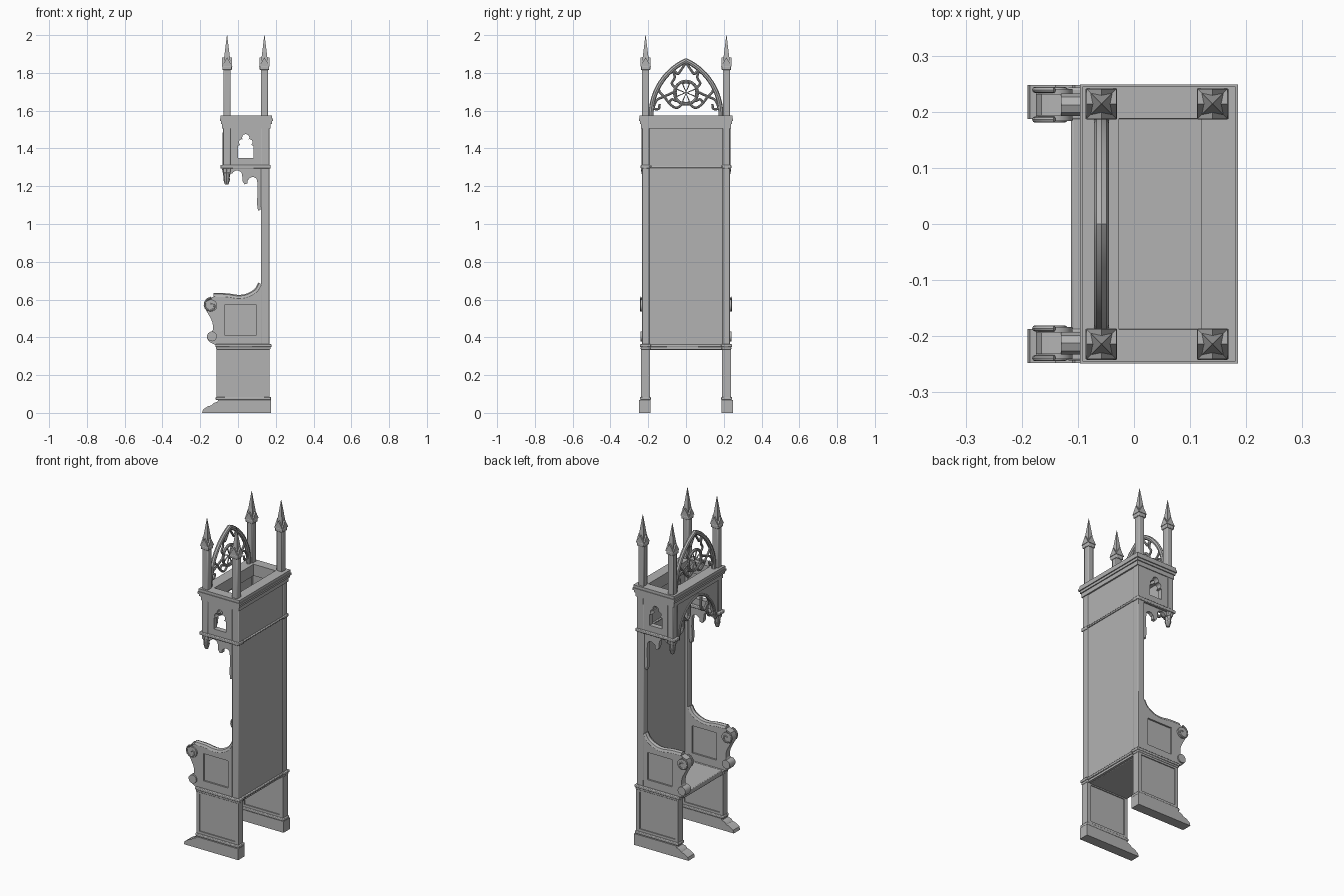
import bpy, bmesh, math
from mathutils import Matrix, Vector

default = bpy.data.objects.get("Cube")
if default:
    bpy.data.objects.remove(default, do_unlink=True)

stone = bpy.data.materials.new("grey wood")
stone.use_nodes = True
grey = (0.45, 0.45, 0.45, 1)
stone.diffuse_color = grey
stone.node_tree.nodes["Principled BSDF"].inputs["Base Color"].default_value = grey
parts = []

# Local curve axes mapped onto each drawing plane
PLANES = {"xy": Matrix.Identity(4),
          "xz": Matrix(((1, 0, 0, 0), (0, 0, -1, 0), (0, 1, 0, 0), (0, 0, 0, 1))),
          "yz": Matrix(((0, 0, 1, 0), (1, 0, 0, 0), (0, 1, 0, 0), (0, 0, 0, 1)))}
AXIS = {"xy": Vector((0, 0, 1)), "xz": Vector((0, 1, 0)), "yz": Vector((1, 0, 0))}


def finish(name, mesh, bevel=0):
    mesh.materials.clear()
    mesh.materials.append(stone)
    ob = bpy.data.objects.new(name, mesh)
    bpy.context.collection.objects.link(ob)
    if bevel:
        mod = ob.modifiers.new("Bevel", "BEVEL")
        mod.width, mod.segments = bevel, 2
    parts.append(ob)
    return ob


def box(name, x, y, z, bevel=0.004):
    bm = bmesh.new()
    bmesh.ops.create_cube(bm, size=1)
    for v in bm.verts:
        for i, r in enumerate((x, y, z)):
            v.co[i] = (r[0] + r[1]) / 2 + v.co[i] * (r[1] - r[0])
    mesh = bpy.data.meshes.new(name)
    bm.to_mesh(mesh)
    bm.free()
    return finish(name, mesh, bevel)


def from_curve(name, loops, matrix, closed, extrude=0, depth=0):
    cu = bpy.data.curves.new(name, "CURVE")
    if depth:
        cu.dimensions, cu.bevel_depth, cu.bevel_resolution, cu.use_fill_caps = "3D", depth, 2, True
    else:
        cu.dimensions, cu.fill_mode, cu.extrude = "2D", "BOTH", extrude
    for loop in loops:
        sp = cu.splines.new("POLY")
        sp.points.add(len(loop) - 1)
        for p, (u, v) in zip(sp.points, loop):
            p.co = (u, v, 0, 1)
        sp.use_cyclic_u = closed
    tmp = bpy.data.objects.new(name + "_curve", cu)
    bpy.context.collection.objects.link(tmp)
    deps = bpy.context.evaluated_depsgraph_get()
    mesh = bpy.data.meshes.new_from_object(tmp.evaluated_get(deps))
    bpy.data.objects.remove(tmp, do_unlink=True)
    mesh.transform(matrix)
    bm = bmesh.new()
    bm.from_mesh(mesh)
    bmesh.ops.remove_doubles(bm, verts=bm.verts, dist=0.0001)
    bmesh.ops.recalc_face_normals(bm, faces=bm.faces)
    bm.to_mesh(mesh)
    bm.free()
    return finish(name, mesh)


def plate(name, plane, loops, lo, hi):
    """Flat profile (later loops are holes) filling lo..hi across its plane."""
    mat = Matrix.Translation(AXIS[plane] * (lo + hi) / 2) @ PLANES[plane]
    return from_curve(name, loops, mat, True, extrude=(hi - lo) / 2)


def ribs(name, plane, paths, offset, radius, closed=False):
    mat = Matrix.Translation(AXIS[plane] * offset) @ PLANES[plane]
    return from_curve(name, paths, mat, closed, depth=radius)


def rect(u0, u1, v0, v1):
    return [(u0, v0), (u1, v0), (u1, v1), (u0, v1)]


def arc(cu, cv, r, a0, a1, n=14):
    return [(cu + r * math.cos(math.radians(a0 + (a1 - a0) * i / n)),
             cv + r * math.sin(math.radians(a0 + (a1 - a0) * i / n))) for i in range(n + 1)]


def smooth(pts, n=5):
    """Catmull-Rom curve through a few points."""
    pts = [Vector(p) for p in [pts[0]] + pts + [pts[-1]]]
    out = []
    for a, b, c, d in zip(pts, pts[1:], pts[2:], pts[3:]):
        for i in range(n):
            t = i / n
            out.append(tuple(0.5 * (2 * b + (c - a) * t + (2 * a - 5 * b + 4 * c - d) * t ** 2
                                    + (3 * b - a - 3 * c + d) * t ** 3)))
    return out + [tuple(pts[-1])]


def pointed(half, base, apex):
    """Pointed arch from left springing over the apex to the right."""
    h = apex - base
    r = (h * h + half * half) / (2 * half)
    left = arc(r - half, base, r, 180, 180 - math.degrees(math.asin(h / r)), 12)
    return left + [(-u, v) for u, v in left[-2::-1]]


def cone(name, loc, r1, r2, z0, z1, sides=4):
    bm = bmesh.new()
    turn = Matrix.Rotation(math.pi / 4, 4, "Z")
    bmesh.ops.create_cone(bm, cap_ends=True, segments=sides, radius1=r1, radius2=r2, depth=z1 - z0,
                          matrix=Matrix.Translation((loc[0], loc[1], (z0 + z1) / 2)) @ turn)
    mesh = bpy.data.meshes.new(name)
    bm.to_mesh(mesh)
    bm.free()
    return finish(name, mesh)


def flip(s, a, b):
    return tuple(sorted((s * a, s * b)))


# Arm outline: sweeping top, scroll front, waist and knee
arm_top = smooth([(0.125, 0.68), (0.1, 0.64), (0.05, 0.612), (0, 0.605), (-0.06, 0.613), (-0.13, 0.615)])
arm_front = smooth([(-0.165, 0.6), (-0.175, 0.56), (-0.15, 0.51), (-0.135, 0.475), (-0.135, 0.435),
                    (-0.163, 0.41), (-0.155, 0.38), (-0.12, 0.36)])
arm = arm_top + arm_front + [(0.125, 0.36)]
arm_panel = rect(-0.07, 0.095, 0.41, 0.575)
scroll = [(-0.142 + (0.042 - 0.0026 * i) * math.cos(0.5 * i + 1.57),
           0.568 + (0.042 - 0.0026 * i) * math.sin(0.5 * i + 1.57)) for i in range(15)]
foot = [(-0.19, 0), (0.175, 0), (0.175, 0.068), (-0.105, 0.068), (-0.11, 0.058), (-0.13, 0.052),
        (-0.14, 0.04), (-0.16, 0.035), (-0.185, 0.018)]
# Cusped fringe below the canopy side, ending in a long rear bracket
fringe = [(-0.08, 1.3), (-0.08, 1.27), (-0.04, 1.265)] + arc(-0.005, 1.255, 0.028, 150, 20, 8) + [
    (0.025, 1.225), (0.035, 1.21), (0.05, 1.215), (0.052, 1.235)] + arc(0.078, 1.225, 0.024, 150, 10, 8) + [
    (0.104, 1.17), (0.1, 1.11), (0.106, 1.07), (0.118, 1.075), (0.125, 1.12), (0.125, 1.3)]
# Canopy window: square light with a trefoil head
window = [(0.082, 1.35), (0.082, 1.415), (0.07, 1.418)] + arc(0.061, 1.433, 0.016, -50, 110, 8) + \
    arc(0.041, 1.457, 0.019, -10, 190, 10) + arc(0.021, 1.433, 0.016, 70, 230, 8) + \
    [(0.012, 1.418), (0, 1.415), (0, 1.35)]

for s, side in ((1, "back"), (-1, "front")):
    # Foot, base panel and rail
    plate(f"{side}_foot", "xz", [foot], *flip(s, 0.187, 0.248))
    box(f"{side}_foot_moulding", (-0.118, 0.175), flip(s, 0.186, 0.243), (0.068, 0.085))
    plate(f"{side}_base_frame", "xz", [rect(-0.113, 0.168, 0.08, 0.345), rect(-0.092, 0.145, 0.1, 0.325)],
          *flip(s, 0.191, 0.237))
    box(f"{side}_base_panel", (-0.1, 0.155), flip(s, 0.197, 0.231), (0.09, 0.335), 0)
    box(f"{side}_seat_rail", (-0.12, 0.177), flip(s, 0.186, 0.243), (0.348, 0.364))
    box(f"{side}_seat_rail_lower", (-0.116, 0.172), flip(s, 0.189, 0.24), (0.336, 0.35))
    # Arm with recessed panel and scroll
    plate(f"{side}_arm_frame", "xz", [arm, arm_panel], *flip(s, 0.193, 0.232))
    box(f"{side}_arm_panel", (-0.08, 0.105), flip(s, 0.203, 0.222), (0.4, 0.585), 0)
    ribs(f"{side}_arm_rail", "xz", [arm_top], s * 0.2125, 0.02)
    plate(f"{side}_arm_scroll", "xz", [arc(-0.142, 0.568, 0.032, 0, 345, 23)], *flip(s, 0.184, 0.241))
    for y in (0.186, 0.239):
        ribs(f"{side}_scroll_bead", "xz", [scroll], s * y, 0.0055)
    plate(f"{side}_arm_knee", "xz", [arc(-0.138, 0.405, 0.026, 0, 345, 15)], *flip(s, 0.185, 0.24))
    # Rear post and canopy side
    box(f"{side}_rear_post", (0.122, 0.167), flip(s, 0.193, 0.233), (0.36, 1.52))
    plate(f"{side}_canopy_side", "xz", [rect(-0.078, 0.165, 1.29, 1.52), window], *flip(s, 0.2, 0.232))
    plate(f"{side}_canopy_fringe", "xz", [fringe], *flip(s, 0.203, 0.225))
    box(f"{side}_canopy_rail", (-0.093, 0.173), flip(s, 0.19, 0.24), (1.293, 1.312))
    box(f"{side}_canopy_front_post", (-0.08, -0.04), flip(s, 0.195, 0.235), (1.27, 1.52))
    cone(f"{side}_pendant_neck", (-0.06, s * 0.215), 0.014, 0.024, 1.235, 1.29, 8)
    cone(f"{side}_pendant_tip", (-0.06, s * 0.215), 0.01, 0.019, 1.21, 1.24, 8)
    # Pinnacles: shaft, collar, crossed gablets and spire
    for x, place in ((-0.058, "fore"), (0.14, "rear")):
        y = s * 0.214
        box(f"{side}_{place}_pinnacle_shaft", (x - 0.019, x + 0.019), (y - 0.019, y + 0.019), (1.57, 1.83), 0.005)
        box(f"{side}_{place}_pinnacle_collar", (x - 0.025, x + 0.025), (y - 0.025, y + 0.025), (1.815, 1.84))
        gable = [(-0.028, 1.835), (0.028, 1.835), (0, 1.882)]
        plate(f"{side}_{place}_gablet", "xz", [[(x + u, v) for u, v in gable]], y - 0.027, y + 0.027)
        plate(f"{side}_{place}_gablet", "yz", [[(y + u, v) for u, v in gable]], x - 0.027, x + 0.027)
        cone(f"{side}_{place}_spire", (x, y), 0.028, 0.001, 1.845, 2.0)

# Seat and back
box("seat", (-0.112, 0.15), (-0.2, 0.2), (0.332, 0.362))
box("back_panel", (0.142, 0.164), (-0.2, 0.2), (0.335, 1.52), 0)
box("back_lower_rail", (0.14, 0.172), (-0.2, 0.2), (0.348, 0.362))
box("back_canopy_rail", (0.135, 0.172), (-0.2, 0.2), (1.297, 1.308))

# Stepped open cornice
for i, (out, z0, z1) in enumerate(((0.0, 1.505, 1.53), (0.006, 1.53, 1.545), (0.012, 1.545, 1.558),
                                   (0.008, 1.558, 1.575))):
    plate(f"cornice_step_{i + 1}", "xy", [rect(-0.084 - out, 0.173 + out, -0.237 - out, 0.237 + out),
                                          rect(-0.027, 0.12, -0.188, 0.188)], z0, z1)

# Front screen with cusped pointed opening
opening = pointed(0.175, 1.28, 1.485)
plate("front_screen", "yz", [opening + [(0.2, 1.28), (0.2, 1.52), (-0.2, 1.52), (-0.2, 1.28)]], -0.075, -0.047)
ribs("front_screen_moulding", "yz", [opening], -0.072, 0.009)
cusps = []
for s in (1, -1):
    cusps.append(smooth([(s * 0.172, 1.31), (s * 0.135, 1.31), (s * 0.115, 1.34), (s * 0.118, 1.4)]))
    cusps.append(smooth([(s * 0.118, 1.4), (s * 0.085, 1.365), (s * 0.055, 1.385), (s * 0.055, 1.455)]))
ribs("front_screen_cusps", "yz", cusps, -0.062, 0.008)

# Crowning arch with tracery between the fore pinnacles
ax = -0.058
ribs("crown_arch", "yz", [pointed(0.185, 1.575, 1.865)], ax, 0.013)
ribs("crown_roundel", "yz", [arc(0, 1.695, 0.061, 0, 345, 23)], ax, 0.008, True)
petals = [[(0.024 * math.cos(a) + u * math.cos(a) - v * math.sin(a),
            1.695 + 0.024 * math.sin(a) + u * math.sin(a) + v * math.cos(a))
           for u, v in [(-0.02, 0), (0.024, -0.019), (0.03, 0), (0.024, 0.019)]]
          for a in (0, math.pi / 2, math.pi, -math.pi / 2)]
ribs("crown_quatrefoil", "yz", petals, ax, 0.0045, True)
tracery = []
for s in (1, -1):
    for path in ([(0.055, 1.72), (0.075, 1.745), (0.06, 1.775), (0.07, 1.82)],
                 [(0.07, 1.82), (0.045, 1.795), (0.03, 1.81), (0, 1.855)],
                 [(0.175, 1.61), (0.155, 1.655), (0.115, 1.675), (0.06, 1.7)],
                 [(0.115, 1.675), (0.14, 1.7), (0.145, 1.735)],
                 [(0.02, 1.635), (0.05, 1.615), (0.085, 1.635), (0.115, 1.675)],
                 [(0.175, 1.61), (0.145, 1.61), (0.14, 1.635)],
                 [(0.05, 1.65), (0.075, 1.66), (0.09, 1.64)]):
        tracery.append(smooth([(s * u, v) for u, v in path]))
ribs("crown_tracery", "yz", tracery, ax, 0.0065)

# Smooth rounded parts while keeping edges sharp
bpy.ops.object.select_all(action="DESELECT")
for ob in parts:
    ob.select_set(True)
bpy.context.view_layer.objects.active = parts[0]
bpy.ops.object.shade_smooth_by_angle(angle=math.radians(35))
